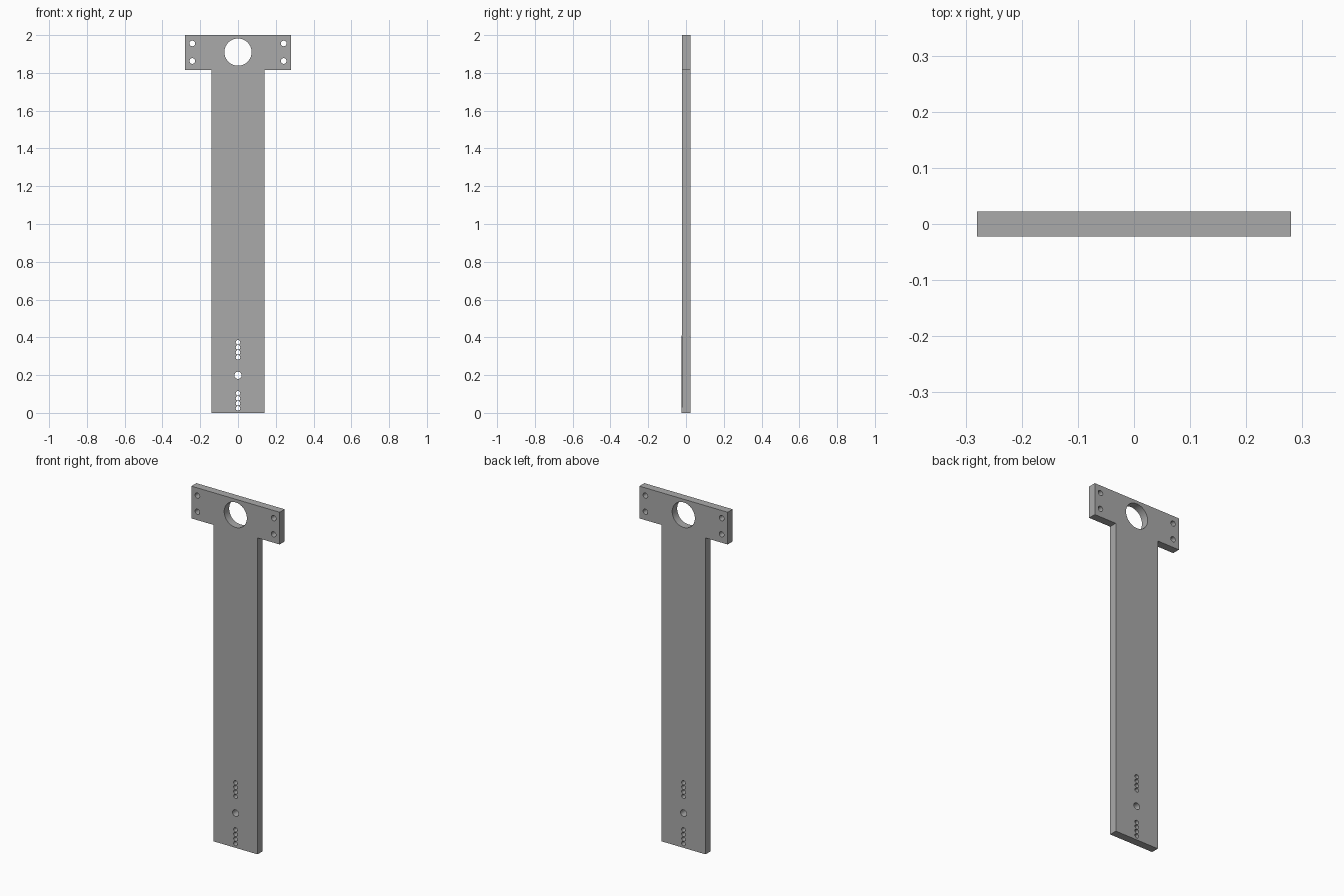
import bpy, bmesh, math
from mathutils import Matrix

cube = bpy.data.objects.get("Cube")
if cube:
    bpy.data.objects.remove(cube, do_unlink=True)

THICKNESS = 0.045
HEAD_HALF, STEM_HALF = 0.28, 0.14
HEAD_BOTTOM, TOP = 1.815, 2.0

# Grey material
grey = bpy.data.materials.new("plain grey")
grey.use_nodes = True
colour = (0.4, 0.4, 0.4, 1)
grey.diffuse_color = colour
grey.node_tree.nodes["Principled BSDF"].inputs["Base Color"].default_value = colour

profile = bpy.data.curves.new("plate_profile", "CURVE")
profile.dimensions = "2D"
profile.fill_mode = "BOTH"
profile.extrude = THICKNESS / 2


def add_loop(points):
    spline = profile.splines.new("POLY")
    spline.points.add(len(points) - 1)
    for p, (x, z) in zip(spline.points, points):
        p.co = (x, z, 0, 1)
    spline.use_cyclic_u = True


def add_hole(x, z, radius, sides=32):
    angles = [math.tau * i / sides for i in range(sides)]
    add_loop([(x + radius * math.cos(a), z + radius * math.sin(a)) for a in angles])


# T-shaped outline, mirrored from its right half
half = [(STEM_HALF, 0), (STEM_HALF, HEAD_BOTTOM), (HEAD_HALF, HEAD_BOTTOM), (HEAD_HALF, TOP)]
add_loop(half + [(-x, z) for x, z in reversed(half)])

# Large head hole and four corner screw holes
add_hole(0, 1.91, 0.072, 64)
for x in (-0.242, 0.242):
    for z in (1.863, 1.956):
        add_hole(x, z, 0.015)

# Pivot hole between two rows of small adjustment holes
add_hole(0, 0.199, 0.019)
for start in (0.024, 0.294):
    for i in range(4):
        add_hole(0, start + i * 0.0265, 0.012, 24)

# Turn the profile into an upright solid plate
source = bpy.data.objects.new("plate_profile", profile)
bpy.context.collection.objects.link(source)
bpy.context.view_layer.update()
mesh = bpy.data.meshes.new_from_object(source.evaluated_get(bpy.context.evaluated_depsgraph_get()))
bpy.data.objects.remove(source, do_unlink=True)

bm = bmesh.new()
bm.from_mesh(mesh)
bmesh.ops.remove_doubles(bm, verts=bm.verts, dist=1e-5)
bmesh.ops.recalc_face_normals(bm, faces=bm.faces)
bmesh.ops.transform(bm, matrix=Matrix.Rotation(math.pi / 2, 4, "X"), verts=bm.verts)
bm.to_mesh(mesh)
bm.free()

mesh.name = "t_plate"
mesh.materials.clear()
mesh.materials.append(grey)
plate = bpy.data.objects.new("t_plate", mesh)
bpy.context.collection.objects.link(plate)
bpy.ops.object.select_all(action="DESELECT")
plate.select_set(True)
bpy.context.view_layer.objects.active = plate
bpy.ops.object.shade_smooth_by_angle(angle=math.radians(30))
